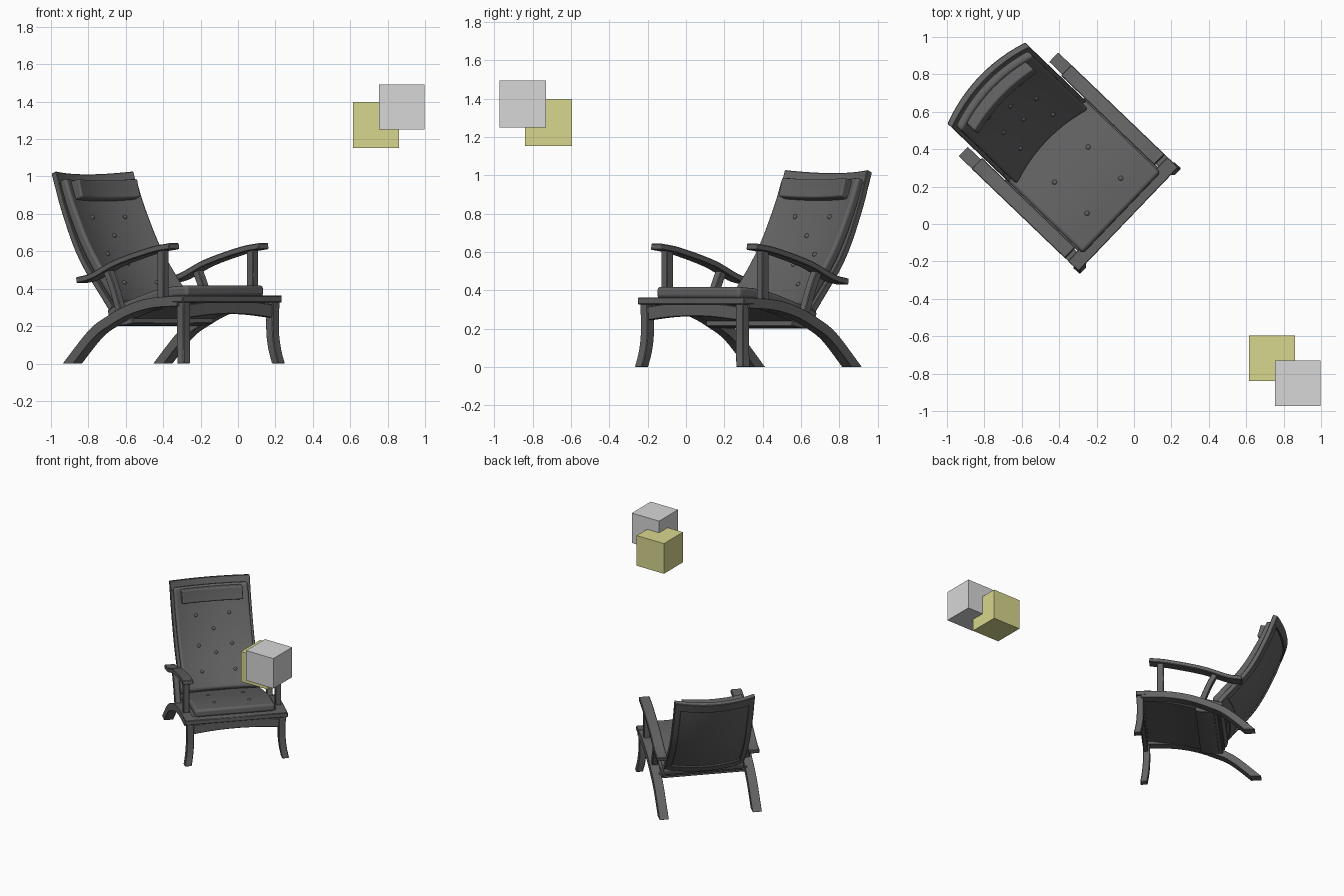
import bpy, bmesh, math
from mathutils import Matrix, Vector

cube = bpy.data.objects.get("Cube")
if cube:
    bpy.data.objects.remove(cube, do_unlink=True)

# Chair frame: local x is its width, local y runs backwards from the front edge
PLACE = Matrix.Translation((-0.03, 0.025, 0)) @ Matrix.Rotation(math.radians(46.2), 4, 'Z')
BULGE = 0.052


def material(name, r, g, b):
    m = bpy.data.materials.new(name)
    m.use_nodes = True
    m.diffuse_color = (r, g, b, 1)
    bsdf = next(n for n in m.node_tree.nodes if n.type == 'BSDF_PRINCIPLED')
    bsdf.inputs["Base Color"].default_value = (r, g, b, 1)
    return m


WOOD = material("charcoal wood", 0.125, 0.125, 0.125)
FABRIC = material("charcoal fabric", 0.12, 0.12, 0.12)
GREY = material("light grey", 0.68, 0.68, 0.68)
OLIVE = material("olive", 0.68, 0.68, 0.27)


def finish(name, bm, mat, bevel=0.0, segments=2, place=PLACE):
    bmesh.ops.recalc_face_normals(bm, faces=bm.faces)
    bm.transform(place)
    me = bpy.data.meshes.new(name)
    bm.to_mesh(me)
    bm.free()
    me.materials.append(mat)
    for p in me.polygons:
        p.use_smooth = True
    me.set_sharp_from_angle(angle=math.radians(35))
    ob = bpy.data.objects.new(name, me)
    bpy.context.collection.objects.link(ob)
    if bevel:
        mod = ob.modifiers.new("soft edges", 'BEVEL')
        mod.width, mod.segments = bevel, segments
        mod.limit_method, mod.angle_limit = 'ANGLE', math.radians(50)
    return ob


def spline(points, steps=5):
    """Smooth curve through the points."""
    p = [Vector(q) for q in points]
    p = [2 * p[0] - p[1]] + p + [2 * p[-1] - p[-2]]
    out = []
    for a, b, c, d in zip(p, p[1:], p[2:], p[3:]):
        for i in range(steps):
            t = i / steps
            out.append(b + (c - a) * t / 2 + (2 * a - 5 * b + 4 * c - d) * t * t / 2
                       + (3 * b - a - 3 * c + d) * t ** 3 / 2)
    return out + [p[-2]]


def bow(x, q, bulge):
    """Point on a board bowed backwards and slightly down at mid width."""
    off = bulge * (1 - (x / 0.3) ** 2)
    return Vector((x, q.x + off, q.y - 0.3 * off))


def normal(pts, i):
    d = (pts[min(i + 1, len(pts) - 1)] - pts[max(i - 1, 0)]).normalized()
    return Vector((-d.y, d.x))


def plank(name, path, half, x0, x1, mat, bulge=0.0, bevel=0.004, segments=1, trim=False, across=False):
    """Board that follows a (y, z) path and spans x0 to x1, optionally bowed backwards."""
    pts = spline(path)
    sides = [(p + normal(pts, i) * half, p - normal(pts, i) * half) for i, p in enumerate(pts)]
    ring = [a for a, b in sides] + [b for a, b in reversed(sides)]
    cols = 12 if bulge else 1
    bm = bmesh.new()
    rows = []
    for c in range(cols + 1):
        x = x0 + (x1 - x0) * c / cols
        rows.append([bm.verts.new((q.x, x, q.y) if across else bow(x, q, bulge)) for q in ring])
    k = len(ring)
    for r, s in zip(rows, rows[1:]):
        for i in range(k):
            j = (i + 1) % k
            bm.faces.new((r[i], r[j], s[j], s[i]))
    for r in (rows[0], rows[-1]):
        for i in range(len(pts) - 1):
            bm.faces.new((r[i], r[i + 1], r[k - 2 - i], r[k - 1 - i]))
    if trim:
        cut = bmesh.ops.bisect_plane(bm, geom=bm.verts[:] + bm.edges[:] + bm.faces[:],
                                     plane_co=(0, 0, 0), plane_no=(0, 0, 1), clear_inner=True)
        edges = [e for e in cut['geom_cut'] if isinstance(e, bmesh.types.BMEdge)]
        bmesh.ops.holes_fill(bm, edges=edges)
    return finish(name, bm, mat, bevel, segments)


def box(name, lo, hi, mat, bevel=0.004, place=PLACE):
    lo, hi = Vector(lo), Vector(hi)
    bm = bmesh.new()
    bmesh.ops.create_cube(bm, size=1)
    bm.transform(Matrix.Translation((lo + hi) / 2) @ Matrix.Diagonal((*(hi - lo), 1)))
    return finish(name, bm, mat, bevel, 1, place)


def button(name, pts, i, x, half, bulge):
    """Flattened stud on the face of a cushion, at step i of its path."""
    n = normal(pts, i)
    bm = bmesh.new()
    bmesh.ops.create_uvsphere(bm, u_segments=12, v_segments=6, radius=0.013)
    bm.transform(Matrix.Translation(bow(x, pts[i] + n * half, bulge))
                 @ Matrix.Rotation(math.atan2(-n.x, n.y), 4, 'X') @ Matrix.Diagonal((1, 1, 0.6, 1)))
    finish(name, bm, FABRIC)


# Seat frame
box("front_board", (-0.385, 0, 0.327), (0.385, 0.08, 0.363), WOOD)
plank("front_apron", [(-0.33, 0.28), (-0.16, 0.296), (0, 0.301), (0.16, 0.296), (0.33, 0.28)],
      0.036, 0.012, 0.045, WOOD, across=True)
plank("seat_panel", [(0.05, 0.34), (0.3, 0.295), (0.48, 0.245), (0.62, 0.238)], 0.014, -0.31, 0.31, WOOD)
plank("rear_seat_brace", [(0.44, 0.23), (0.5, 0.22), (0.58, 0.217)], 0.016, -0.312, 0.312, WOOD)
box("rear_crossbar", (-0.33, 0.565, 0.203), (0.33, 0.605, 0.245), WOOD)

# Paired side parts
for side, s in (("left", 1), ("right", -1)):
    plank(side + "_rail_and_rear_leg",
          [(0.04, 0.334), (0.2, 0.327), (0.31, 0.311), (0.42, 0.282), (0.54, 0.233), (0.675, 0.16),
           (0.85, 0), (0.9, -0.05)],
          0.027, s * 0.315, s * 0.384, WOOD, trim=True)
    plank(side + "_armrest", [(0.1, 0.628), (0.245, 0.606), (0.5, 0.54), (0.68, 0.468), (0.79, 0.445)],
          0.016, s * 0.305, s * 0.385, WOOD)
    box(side + "_front_arm_post", (s * 0.345 - 0.022, 0.158, 0.33), (s * 0.345 + 0.022, 0.207, 0.615), WOOD)
    plank(side + "_rear_arm_post", [(0.49, 0.27), (0.545, 0.41), (0.595, 0.51)], 0.021,
          s * 0.323, s * 0.367, WOOD)
    # Front leg flares diagonally outwards at the foot
    bm = bmesh.new()
    rings = []
    for z, out in spline([(0.33, 0), (0.24, -0.002), (0.15, -0.001), (0.07, 0.007), (0, 0.02)], 3):
        cx, cy, h = s * (0.346 + out), 0.03 - out, 0.026
        rings.append([bm.verts.new((cx + a * h, cy + b * h, z))
                      for a, b in ((-1, -1), (1, -1), (1, 1), (-1, 1))])
    for r, t in zip(rings, rings[1:]):
        for i in range(4):
            bm.faces.new((r[i], r[i - 1], t[i - 1], t[i]))
    bm.faces.new(rings[0])
    bm.faces.new(rings[-1])
    finish(side + "_front_leg", bm, WOOD, 0.004, 1)

# Reclined, bowed back
back = [(0.615, 0.30), (0.83, 0.56), (0.958, 0.81), (1.035, 1.02)]
for side, s in (("left", 1), ("right", -1)):
    plank(side + "_back_stile", back, 0.018, s * 0.255, s * 0.3, WOOD, BULGE)
plank("back_top_rail", [(1.011, 0.95), (1.036, 1.022)], 0.019, -0.3, 0.3, WOOD, BULGE)
plank("back_bottom_rail", [(0.61, 0.295), (0.66, 0.352)], 0.019, -0.3, 0.3, WOOD, BULGE)
plank("back_panel", back, 0.007, -0.27, 0.27, WOOD, BULGE)

# Upholstery
back_line = [(0.57, 0.32), (0.785, 0.582), (0.922, 0.825), (0.99, 0.985)]
seat_line = [(0.05, 0.39), (0.28, 0.365), (0.64, 0.262)]
plank("back_cushion", back_line, 0.03, -0.278, 0.278, FABRIC, BULGE, 0.018, 3)
plank("seat_cushion", seat_line, 0.03, -0.3, 0.3, FABRIC, 0.0, 0.018, 3)
plank("head_pillow", [(0.912, 0.885), (0.927, 0.935), (0.939, 0.985)], 0.04, -0.228, 0.228, FABRIC,
      0.045, 0.03, 4)

# Tufting buttons, in pairs and singles
seat_pts, back_pts = spline(seat_line), spline(back_line)
for s in (-1, 1):
    for i in (3, 7):
        button("seat_button", seat_pts, i, s * 0.13, 0.03, 0)
    for i in (2, 5, 9):
        button("back_button", back_pts, i, s * 0.125, 0.032, BULGE)
for i in (4, 7):
    button("back_button", back_pts, i, 0, 0.032, BULGE)

# Two overlapping floating blocks
still = Matrix.Identity(4)
box("grey_block", (0.753, -0.972, 1.25), (0.998, -0.729, 1.493), GREY, 0, still)
box("olive_block", (0.615, -0.84, 1.153), (0.86, -0.595, 1.398), OLIVE, 0, still)
